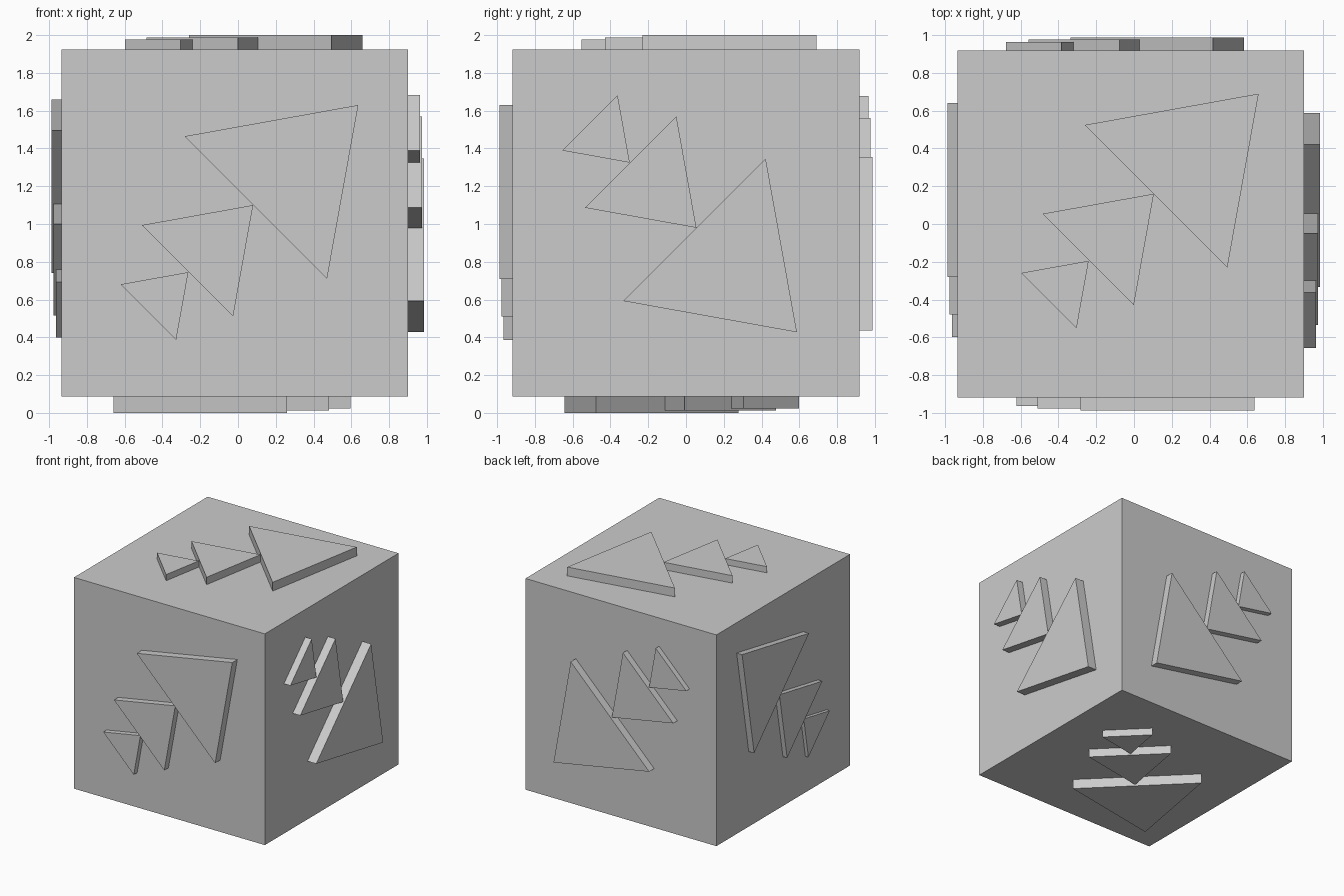
import bpy
import bmesh

# Remove the default object
default = bpy.data.objects.get("Cube")
if default:
    bpy.data.objects.remove(default, do_unlink=True)

# Single flat colour
GREY = (0.6, 0.6, 0.6, 1.0)
grey = bpy.data.materials.new("plain grey")
grey.use_nodes = True
grey.diffuse_color = GREY
for node in grey.node_tree.nodes:
    if node.type == "BSDF_PRINCIPLED":
        node.inputs["Base Color"].default_value = GREY


def add_object(name, bm):
    bmesh.ops.recalc_face_normals(bm, faces=bm.faces)
    mesh = bpy.data.meshes.new(name)
    bm.to_mesh(mesh)
    bm.free()
    mesh.materials.append(grey)
    obj = bpy.data.objects.new(name, mesh)
    bpy.context.collection.objects.link(obj)
    return obj


# Main block
SIZE = 1.837
CENTRE = (-0.017, 0.0, 1.005)
bm = bmesh.new()
bmesh.ops.create_cube(bm, size=SIZE)
bmesh.ops.translate(bm, verts=bm.verts, vec=CENTRE)
add_object("block", bm)


def raised_triangle(name, axis, base, top, tip, side, signs):
    """Triangular plate: a tip and two corners mirrored about the diagonal."""
    corners = [tip]
    for a, b in ((1, 0.18), (0.18, 1)):
        corners.append((tip[0] - signs[0] * side * a, tip[1] - signs[1] * side * b))
    bm = bmesh.new()
    verts = []
    for u, v in corners:
        co = [u, v]
        co.insert(axis, base)
        verts.append(bm.verts.new(co))
    face = bm.faces.new(verts)
    extruded = bmesh.ops.extrude_face_region(bm, geom=[face], use_keep_orig=True)
    for item in extruded["geom"]:
        if isinstance(item, bmesh.types.BMVert):
            item.co[axis] = top
    add_object(name, bm)


# Each block side: axis, direction, outer level, diagonal signs, three tips
SIDES = {
    "front": (1, -1, -0.988, (1, 1), ((0.637, 1.63), (0.08, 1.1), (-0.263, 0.745))),
    "back": (1, 1, 0.988, (1, -1), ((0.583, 0.435), (0.03, 0.97), (-0.32, 1.32))),
    "left": (0, 1, 0.986, (1, -1), ((0.587, 0.427), (0.055, 0.98), (-0.298, 1.325))),
    "right": (0, -1, -0.988, (1, 1), ((0.64, 1.66), (0.11, 1.105), (-0.24, 0.758))),
    "top": (2, 1, 2.0, (1, 1), ((0.66, 0.69), (0.105, 0.16), (-0.24, -0.195))),
    "bottom": (2, -1, 0.0, (-1, -1), ((-0.66, -0.642), (-0.107, -0.113), (0.238, 0.24))),
}
LEVELS = (("large", 0.92, 0.0), ("medium", 0.59, 0.012), ("small", 0.358, 0.023))

# Raised triangles on every side, sunk slightly into the block
for side, (axis, direction, outer, signs, tips) in SIDES.items():
    base = CENTRE[axis] + direction * (SIZE / 2 - 0.02)
    for (label, length, drop), tip in zip(LEVELS, tips):
        raised_triangle(f"{side}_{label}_triangle", axis, base,
                        outer - direction * drop, tip, length, signs)
